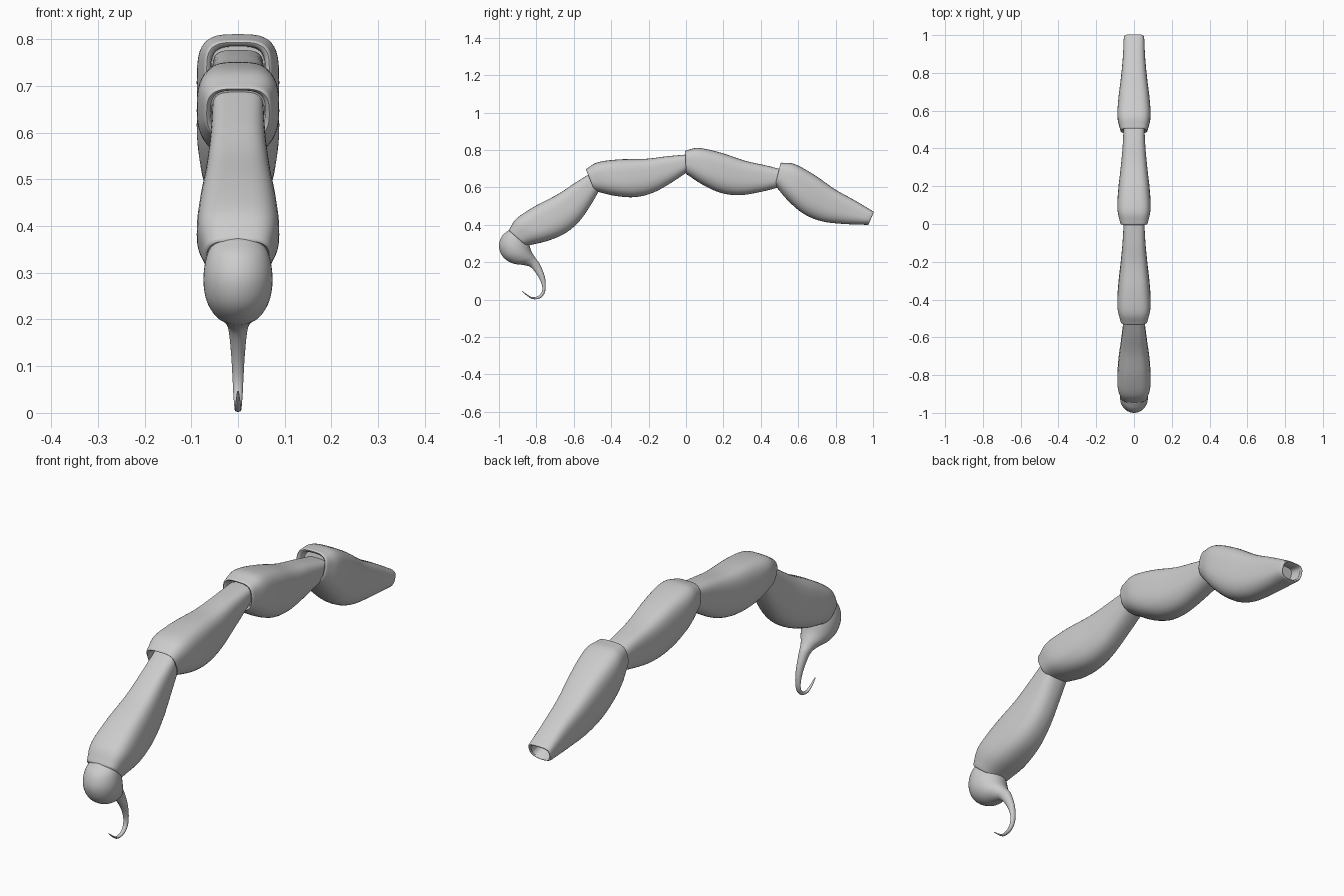
import bpy, bmesh, math
from mathutils import Vector

if "Cube" in bpy.data.objects:
    bpy.data.objects.remove(bpy.data.objects["Cube"])

SIDES = 40
shell = bpy.data.materials.new("shell_grey")
shell.diffuse_color = (0.6, 0.6, 0.6, 1)
shell.use_nodes = True
shell.node_tree.nodes["Principled BSDF"].inputs["Base Color"].default_value = shell.diffuse_color


def smooth(rows, steps):
    """Catmull-Rom interpolation through rows of numbers."""
    rows = [Vector(r) for r in rows]
    ext = [rows[0] * 2 - rows[1]] + rows + [rows[-1] * 2 - rows[-2]]
    out = []
    for i in range(1, len(ext) - 2):
        a, b, c, d = ext[i - 1:i + 3]
        for k in range(steps):
            t = k / steps
            out.append(0.5 * (2 * b + (c - a) * t + (2 * a - 5 * b + 4 * c - d) * t ** 2
                              + (3 * b - a - 3 * c + d) * t ** 3))
    return out + [rows[-1]]


def power(v, e):
    return math.copysign(abs(v) ** e, v)


def ring(row, n_top, n_bottom, scale=1.0, shift=0.0):
    """Cross-section between an upper (y, z) and a lower (y, z) point, with half width w."""
    ty, tz, by, bz, w = row
    mid = Vector((0, (ty + by) / 2 + shift, (tz + bz) / 2))
    up = Vector((0, ty - by, tz - bz)) / 2 * scale
    pts = []
    for i in range(SIDES):
        a = math.tau * i / SIDES
        e = 2 / (n_top if math.sin(a) >= 0 else n_bottom)
        x = w * scale * power(math.cos(a), e)
        pts.append(mid + up * power(math.sin(a), e) + Vector((x, 0, 0)))
    return pts


def loft(name, rings):
    bm = bmesh.new()
    loops = [[bm.verts.new(p) for p in r] for r in rings]
    for a, b in zip(loops, loops[1:]):
        for i in range(SIDES):
            j = (i + 1) % SIDES
            bm.faces.new((a[i], a[j], b[j], b[i]))
    bm.faces.new(loops[0])
    bm.faces.new(loops[-1])
    bmesh.ops.recalc_face_normals(bm, faces=bm.faces)
    mesh = bpy.data.meshes.new(name)
    bm.to_mesh(mesh)
    bm.free()
    mesh.materials.append(shell)
    ob = bpy.data.objects.new(name, mesh)
    bpy.context.collection.objects.link(ob)
    bpy.ops.object.select_all(action='DESELECT')
    ob.select_set(True)
    bpy.context.view_layer.objects.active = ob
    bpy.ops.object.shade_smooth_by_angle(angle=math.radians(50))
    return ob


# Tail segment: top y, top z, bottom y, bottom z, half width
SEGMENT = [
    (-.003, .066, .003, -.066, .073),
    (.065, .078, .090, -.122, .088),
    (.180, .053, .185, -.163, .083),
    (.310, .010, .284, -.174, .070),
    (.425, -.016, .394, -.157, .060),
    (.538, -.045, .529, -.123, .054),
]
body = smooth(SEGMENT, 6)
FRONT_LIP = [(.78, .03), (.80, .004), (.85, -.004), (.92, -.007), (.97, -.005)]
REAR_LIP = [(.96, .004), (.88, .005), (.78, .001), (.74, -.05)]
rings = [ring(body[0], 3.4, 2.4, s, d) for s, d in FRONT_LIP]
rings += [ring(r, 3.4, 2.4) for r in body]
rings += [ring(body[-1], 3.4, 2.4, s, d) for s, d in REAR_LIP]

# Four segments arched along the tail: y, z, tilt in degrees
PLACES = [(-.895, .333, 46), (-.505, .64, 19.5), (.005, .733, 0), (.4975, .668, -16.5)]
for i, (y, z, tilt) in enumerate(PLACES):
    seg = loft(f"tail_segment_{i + 1}", rings)
    seg.location = (0, y, z)
    seg.rotation_euler = (math.radians(tilt), 0, 0)

# Venom bulb tapering into the hooked stinger
STINGER = [
    (-.870, .370, -.945, .374, .050),
    (-.850, .335, -.985, .338, .067),
    (-.838, .295, -1.00, .285, .074),
    (-.828, .262, -.980, .230, .069),
    (-.815, .238, -.930, .195, .053),
    (-.800, .216, -.870, .185, .032),
    (-.780, .188, -.830, .173, .021),
    (-.757, .130, -.793, .128, .015),
    (-.750, .080, -.771, .080, .012),
    (-.756, .035, -.770, .045, .010),
    (-.780, .008, -.788, .021, .008),
    (-.820, .003, -.820, .013, .007),
    (-.853, .023, -.850, .028, .005),
    (-.877, .045, -.875, .047, .002),
]
loft("bulb_and_stinger", [ring(r, 2, 2) for r in smooth(STINGER, 5)])
